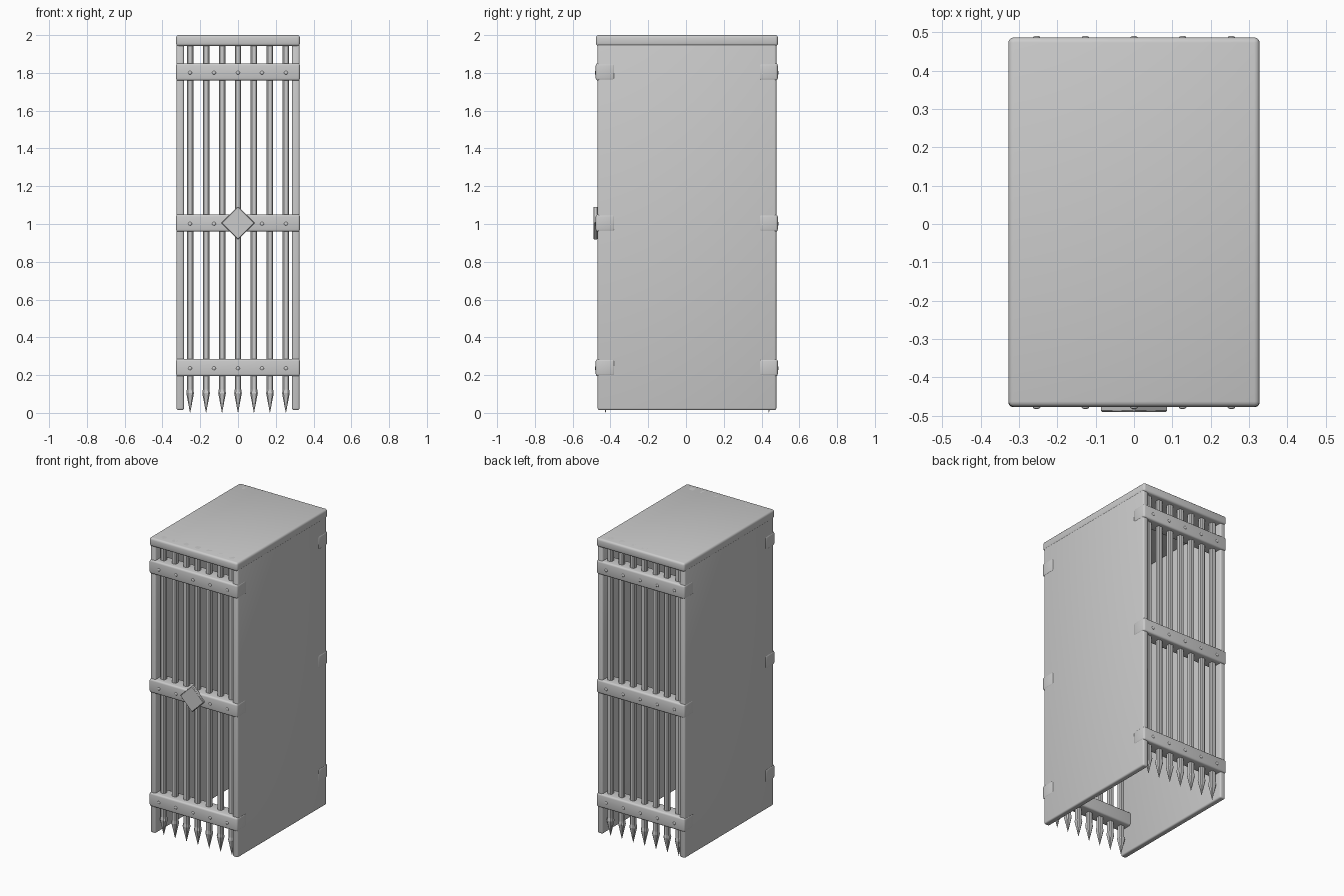
import bpy
import bmesh
import math
from mathutils import Matrix, Vector

default = bpy.data.objects.get("Cube")
if default:
    bpy.data.objects.remove(default, do_unlink=True)

# Single grey metal
GREY = (0.6, 0.6, 0.6, 1.0)
metal = bpy.data.materials.new("grey metal")
metal.use_nodes = True
metal.diffuse_color = GREY
metal.node_tree.nodes["Principled BSDF"].inputs["Base Color"].default_value = GREY


def finish(name, bm, smooth=True):
    bmesh.ops.recalc_face_normals(bm, faces=bm.faces)
    mesh = bpy.data.meshes.new(name)
    bm.to_mesh(mesh)
    bm.free()
    mesh.materials.append(metal)
    obj = bpy.data.objects.new(name, mesh)
    bpy.context.collection.objects.link(obj)
    if smooth:
        bpy.ops.object.select_all(action='DESELECT')
        obj.select_set(True)
        bpy.context.view_layer.objects.active = obj
        bpy.ops.object.shade_smooth_by_angle(angle=math.radians(40))
    return obj


def box(name, low, high, bevel, segments=3):
    """Rounded box between two opposite corners."""
    low, high = Vector(low), Vector(high)
    bm = bmesh.new()
    bmesh.ops.create_cube(bm, size=1, matrix=Matrix.Translation((low + high) / 2)
                          @ Matrix.Diagonal((*(high - low), 1)))
    bmesh.ops.bevel(bm, geom=bm.edges[:], offset=bevel, segments=segments,
                    profile=0.5, affect='EDGES')
    return finish(name, bm)


def bar(name, x, y):
    """Chamfered square bar ending in a flared spear point."""
    half, cut = 0.017, 0.0065
    inner = half - cut
    outline = [(half, -inner), (half, inner), (inner, half), (-inner, half),
               (-half, inner), (-half, -inner), (-inner, -half), (inner, -half)]
    bm = bmesh.new()
    rings = []
    for z, scale in ((2.0, 1), (0.125, 1), (0.105, 1.2), (0.0, 0.03)):
        rings.append([bm.verts.new((x + px * scale, y + py * scale, z)) for px, py in outline])
    for upper, lower in zip(rings, rings[1:]):
        for i in range(8):
            j = (i + 1) % 8
            bm.faces.new((upper[i], upper[j], lower[j], lower[i]))
    bm.faces.new(rings[0])
    bm.faces.new(rings[-1])
    return finish(name, bm, smooth=False)


def rivet(name, x, y, z):
    bm = bmesh.new()
    bmesh.ops.create_uvsphere(bm, u_segments=12, v_segments=6, radius=0.01,
                              matrix=Matrix.Translation((x, y, z)) @ Matrix.Diagonal((1, 0.5, 1, 1)))
    return finish(name, bm)


# Shell: roof and two side walls, open underneath
box("roof", (-0.328, -0.477, 1.942), (0.328, 0.487, 2.0), 0.014)
for side, label in ((1, "left"), (-1, "right")):
    inner, outer = sorted((side * 0.286, side * 0.326))
    box(label + "_wall", (inner, -0.468, 0.015), (outer, 0.478, 1.96), 0.01)

# Two gates: bars, cross bands and rivets
for label, bar_y, band_low, band_high, rivet_y in (
        ("front", -0.426, -0.478, -0.376, -0.478),
        ("back", 0.439, 0.385, 0.486, 0.486)):
    for i in range(-3, 4):
        bar(f"{label}_bar_{i + 4}", i * 0.0845, bar_y)
    for name, z in (("lower", 0.24), ("middle", 1.005), ("upper", 1.805)):
        box(f"{label}_{name}_band", (-0.328, band_low, z - 0.046),
            (0.328, band_high, z + 0.046), 0.012)
        for k in range(-2, 3):
            rivet(f"{label}_{name}_rivet_{k + 3}", k * 0.127, rivet_y, z - 0.004)

# Diamond plate in the middle of the front gate
plate = box("diamond_plate", (-0.063, -0.012, -0.063), (0.063, 0.012, 0.063), 0.004, 1)
plate.rotation_euler = (0, math.radians(45), 0)
plate.location = (0, -0.479, 1.005)
